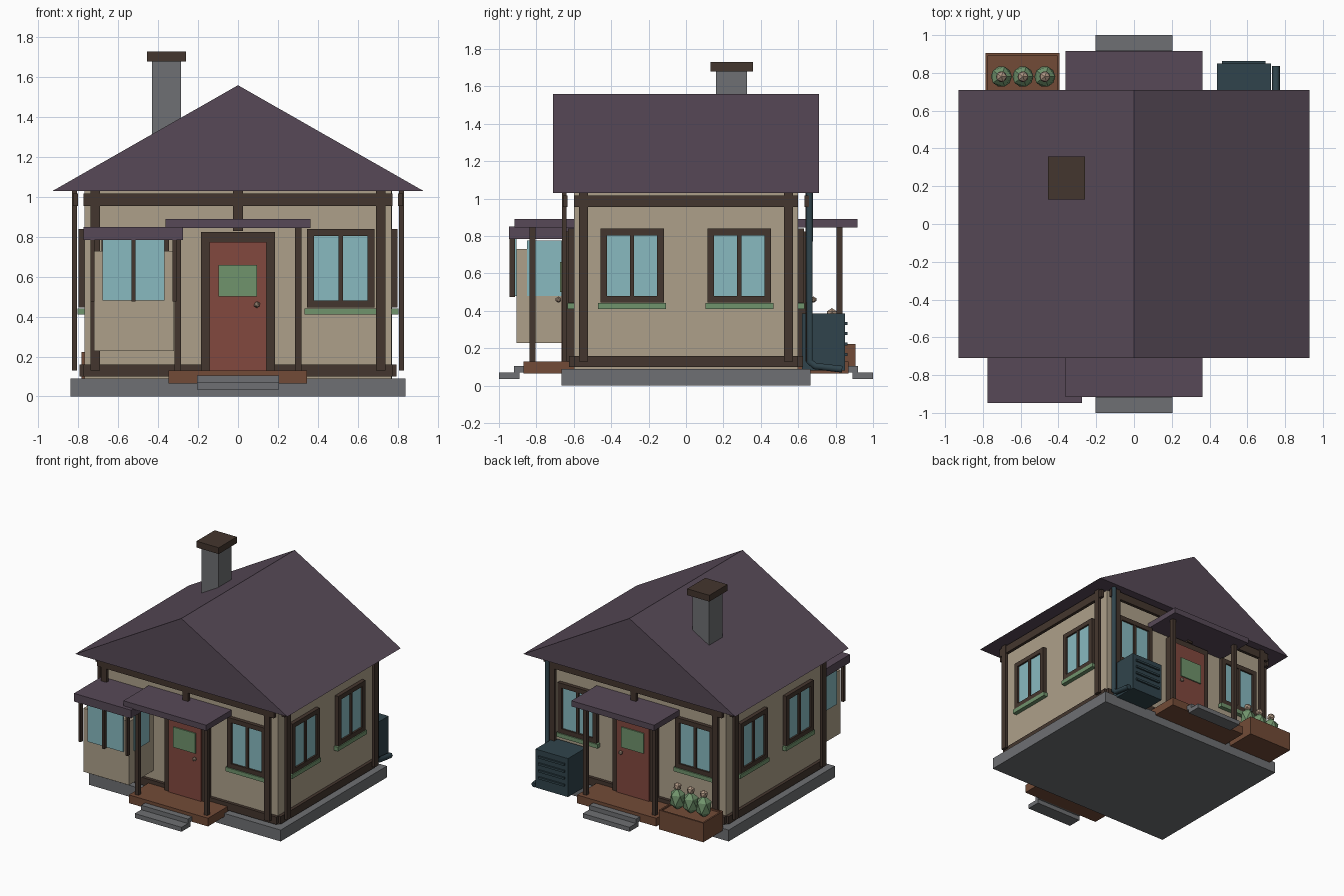
import bpy, bmesh, math
from mathutils import Vector

if "Cube" in bpy.data.objects:
    bpy.data.objects.remove(bpy.data.objects["Cube"])


def mat(name, r, g, b):
    m = bpy.data.materials.new(name)
    lin = [((c / 255 + 0.055) / 1.055) ** 2.4 for c in (r, g, b)]
    m.diffuse_color = (*lin, 1)
    m.use_nodes = True
    m.node_tree.nodes["Principled BSDF"].inputs["Base Color"].default_value = m.diffuse_color
    return m


WALL = mat("cream plaster", 174, 160, 138)
WOOD = mat("dark timber", 68, 54, 46)
STONE = mat("grey stone", 110, 112, 115)
ROOF = mat("plum roof", 87, 73, 87)
RED = mat("red door", 130, 72, 62)
DECK = mat("brown deck", 114, 75, 55)
GREEN = mat("leaf green", 112, 147, 108)
GLASS = mat("blue glass", 136, 186, 192)
TEAL = mat("dark teal", 48, 68, 76)
TAN = mat("pale tan", 176, 152, 132)


def finish(name, bm, m):
    bmesh.ops.recalc_face_normals(bm, faces=bm.faces)
    me = bpy.data.meshes.new(name)
    bm.to_mesh(me)
    bm.free()
    me.materials.append(m)
    ob = bpy.data.objects.new(name, me)
    bpy.context.collection.objects.link(ob)
    return ob


def box(name, x, y, z, m):
    """Box from (min, max) pairs."""
    bm = bmesh.new()
    bmesh.ops.create_cube(bm, size=1)
    for v in bm.verts:
        v.co = Vector([(r[0] + r[1]) / 2 + c * (r[1] - r[0]) for r, c in zip((x, y, z), v.co)])
    return finish(name, bm, m)


def ball(name, loc, r, m, sz=1.0):
    bm = bmesh.new()
    bmesh.ops.create_icosphere(bm, subdivisions=1, radius=r)
    for v in bm.verts:
        v.co = Vector((v.co.x, v.co.y, v.co.z * sz)) + Vector(loc)
    return finish(name, bm, m)


def panel(name, side, u, d, z, m):
    """Box on one wall: u runs along the wall, d is the distance out from the centre."""
    axis, s = side
    out = tuple(sorted((s * d[0], s * d[1])))
    if axis == "y":
        return box(name, u, out, z, m)
    return box(name, out, u, z, m)


SIDES = {"front": ("y", -1), "back": ("y", 1), "left": ("x", -1), "right": ("x", 1)}

# Foundation and walls
box("foundation", (-.84, .84), (-.665, .665), (0, .09), STONE)
box("walls", (-.77, .77), (-.6, .6), (.09, 1.03), WALL)

# Roof prism
bm = bmesh.new()
ends = [[bm.verts.new((x, y, z)) for x, z in ((-.93, 1.03), (.93, 1.03), (0, 1.56))] for y in (-.71, .71)]
for e in ends:
    bm.faces.new(e)
for i in range(3):
    j = (i + 1) % 3
    bm.faces.new((ends[0][i], ends[0][j], ends[1][j], ends[1][i]))
finish("roof", bm, ROOF)

# Chimney
box("chimney", (-.43, -.285), (.16, .325), (1.2, 1.68), STONE)
box("chimney_cap", (-.455, -.26), (.13, .357), (1.68, 1.73), WOOD)


def window(name, side, c, d):
    a, b = c - .17, c + .17
    for tag, u, z in (("left", (a, a + .036), (.445, .84)), ("right", (b - .036, b), (.445, .84)),
                      ("top", (a + .036, b - .036), (.804, .84)), ("bottom", (a + .036, b - .036), (.445, .48))):
        panel(name + "_frame_" + tag, side, u, (d, d + .03), z, WOOD)
    panel(name + "_mullion", side, (c - .011, c + .011), (d, d + .028), (.48, .804), WOOD)
    panel(name + "_glass", side, (a + .036, b - .036), (d, d + .016), (.48, .804), GLASS)
    panel(name + "_sill", side, (c - .182, c + .182), (d, d + .034), (.41, .442), GREEN)


# Timber framing and windows on all four walls
for label, side in SIDES.items():
    lengthwise = side[0] == "y"
    d = .6 if lengthwise else .77
    half = .775 if lengthwise else .6
    corner = .715 if lengthwise else .548
    panel(label + "_bottom_beam", side, (-half, half), (d, d + .025), (.1, .16), WOOD)
    panel(label + "_top_beam", side, (-half, half), (d + .033, d + .058), (.955, 1.018), WOOD)
    for c in (-corner, corner) + ((0,) if lengthwise else ()):
        z0 = .83 if c == 0 else .13
        panel(label + "_timber_post", side, (c - .024, c + .024), (d + .038, d + .062), (z0, 1.03), WOOD)
    for c in ((-.515, .515) if lengthwise else (-.288, .285)):
        window(label + "_window", side, c, d)

# Doors and porches, front and back
for label in ("front", "back"):
    side = SIDES[label]
    for s in (-1, 1):
        panel(label + "_door_jamb", side, tuple(sorted((s * .142, s * .185))), (.6, .655), (.13, .825), WOOD)
        panel(label + "_porch_post", side, (s * .302 - .016, s * .302 + .016), (.805, .837), (.13, .845), WOOD)
    panel(label + "_door_lintel", side, (-.142, .142), (.6, .655), (.775, .825), WOOD)
    panel(label + "_door", side, (-.142, .142), (.6, .665), (.13, .775), RED)
    panel(label + "_door_panel", side, (-.098, .096), (.665, .674), (.5, .66), GREEN)
    ball(label + "_door_knob", (.095, side[1] * .682, .46), .017, TAN)
    panel(label + "_porch_deck", side, (-.348, .346), (.6, .87), (.065, .13), DECK)
    panel(label + "_upper_step", side, (-.205, .205), (.84, .92), (.07, .105), STONE)
    panel(label + "_lower_step", side, (-.205, .205), (.89, 1.0), (.035, .07), STONE)
    panel(label + "_porch_canopy", side, (-.363, .363), (.6, .917), (.845, .89), ROOF)

# Bay window
box("bay_body", (-.722, -.322), (-.905, -.6), (.227, .73), WALL)
box("bay_roof", (-.775, -.275), (-.947, -.6), (.785, .85), ROOF)
box("bay_front_glass", (-.68, -.368), (-.914, -.905), (.48, .785), GLASS)
for x in (-.726, -.318):
    box("bay_side_glass", (x - .004, x + .004), (-.85, -.66), (.48, .775), GLASS)
for x in (-.73, -.524, -.318):
    box("bay_mullion", (x - .01, x + .01), (-.943, -.915), (.475, .79), WOOD)

# Planter with plants
box("planter", (-.785, -.395), (.655, .905), (.07, .21), DECK)
for y in ((.655, .668), (.892, .905)):
    box("planter_rim_long", (-.785, -.395), y, (.21, .222), DECK)
for x in ((-.785, -.772), (-.408, -.395)):
    box("planter_rim_short", x, (.668, .892), (.21, .222), DECK)
for x in (-.702, -.588, -.472):
    ball("plant", (x, .78, .285), .062, GREEN, 1.45)
    ball("blossom", (x, .78, .383), .032, TAN)

# Utility unit with slats
box("utility_unit", (.44, .725), (.62, .85), (.08, .385), TEAL)
for i in range(4):
    z = .16 + .055 * i
    box("unit_slat", (.467, .695), (.85, .863), (z, z + .016), TEAL)

# Downspout with kicked-out foot
cu = bpy.data.curves.new("downspout", "CURVE")
cu.dimensions = "3D"
cu.bevel_depth = .021
cu.bevel_resolution = 1
cu.use_fill_caps = True
sp = cu.splines.new("POLY")
path = [(.752, .66, 1.04), (.752, .66, .13), (.752, .69, .105), (.752, .835, .088)]
sp.points.add(len(path) - 1)
for p, co in zip(sp.points, path):
    p.co = (*co, 1)
cu.materials.append(TEAL)
bpy.context.collection.objects.link(bpy.data.objects.new("downspout", cu))
